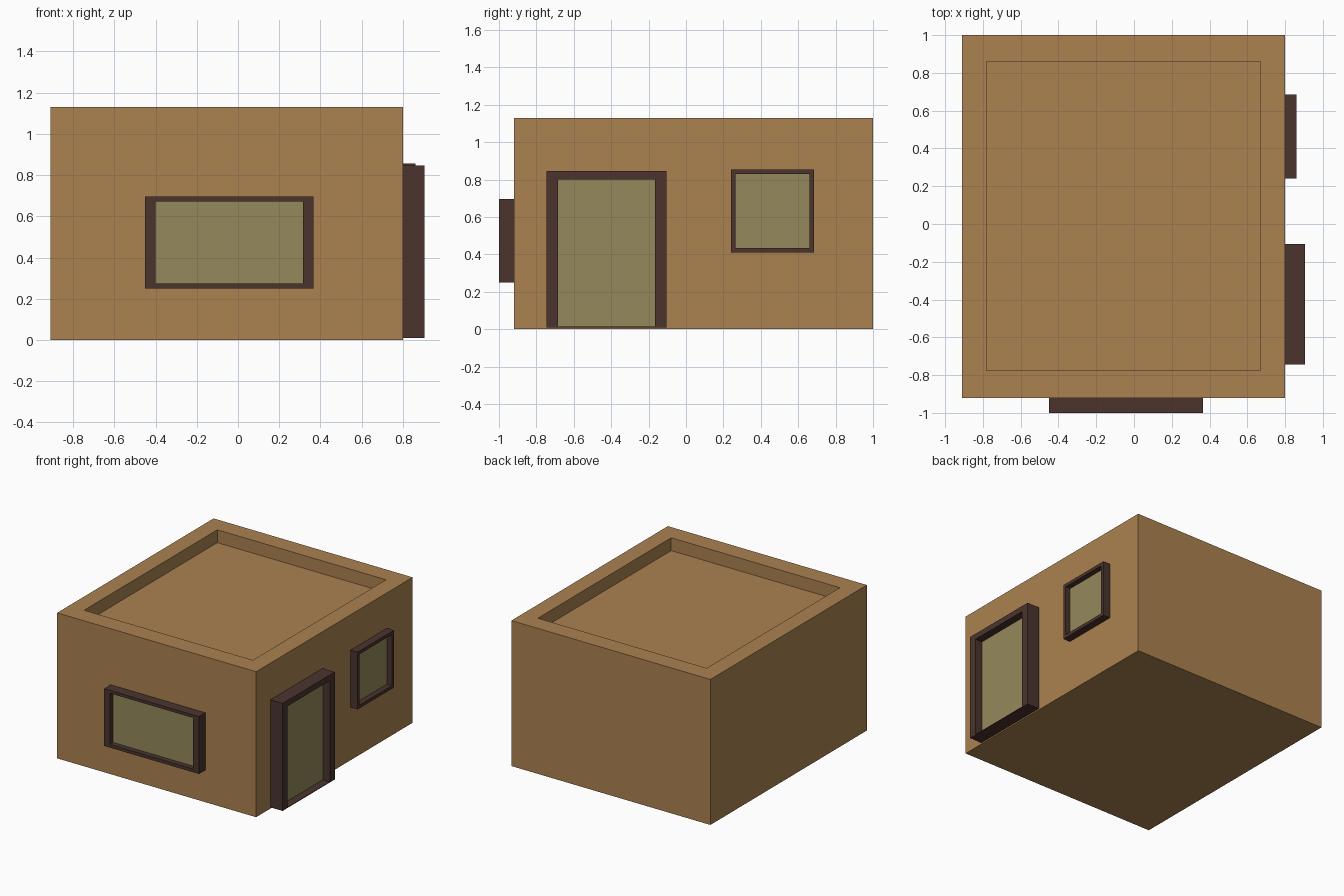
import bpy
import bmesh
from mathutils import Vector

if "Cube" in bpy.data.objects:
    bpy.data.objects.remove(bpy.data.objects["Cube"])


def material(name, rgb):
    m = bpy.data.materials.new(name)
    m.diffuse_color = (*rgb, 1)
    m.use_nodes = True
    m.node_tree.nodes["Principled BSDF"].inputs["Base Color"].default_value = m.diffuse_color
    return m


WALL = material("clay_wall", (0.41, 0.225, 0.082))
WOOD = material("dark_wood", (0.069, 0.034, 0.027))
GLASS = material("pane", (0.30, 0.25, 0.105))


def block(name, lo, hi, mat, direction=None, in_lo=None, in_hi=None, floor=None):
    """Box from lo to hi; optionally the face looking along direction gets a
    rectangular recess (in_lo..in_hi) sunk to the coordinate floor."""
    lo, hi = Vector(lo), Vector(hi)
    bm = bmesh.new()
    bmesh.ops.create_cube(bm, size=1)
    for v in bm.verts:
        v.co = (lo + hi) / 2 + v.co * (hi - lo)
    if direction:
        d = Vector(direction)
        axis = [abs(c) for c in d].index(1)
        bm.normal_update()
        face = max(bm.faces, key=lambda f: f.normal.dot(d))
        mid = (lo + hi) / 2
        bmesh.ops.inset_individual(bm, faces=[face], thickness=0.01)
        others = [a for a in range(3) if a != axis]
        for v in face.verts:
            for i, a in enumerate(others):
                v.co[a] = in_lo[i] if v.co[a] < mid[a] else in_hi[i]
        face = bmesh.ops.extrude_discrete_faces(bm, faces=[face])["faces"][0]
        for v in face.verts:
            v.co[axis] = floor
        bmesh.ops.recalc_face_normals(bm, faces=bm.faces)
    me = bpy.data.meshes.new(name)
    bm.to_mesh(me)
    bm.free()
    me.materials.append(mat)
    ob = bpy.data.objects.new(name, me)
    bpy.context.collection.objects.link(ob)
    return ob


# House body with sunken flat roof inside a parapet
block("house_walls", (-0.91, -0.92, 0), (0.80, 1.0, 1.13), WALL,
      (0, 0, 1), (-0.78, -0.775), (0.67, 0.86), 1.03)

# Wide front window
block("front_window_frame", (-0.45, -1.0, 0.25), (0.365, -0.91, 0.695), WOOD,
      (0, -1, 0), (-0.40, 0.275), (0.315, 0.672), -0.93)
block("front_window_pane", (-0.40, -0.96, 0.275), (0.315, -0.925, 0.672), GLASS)

# Door on the right side, with a thin threshold
block("door_frame", (0.79, -0.745, 0.01), (0.905, -0.105, 0.845), WOOD,
      (1, 0, 0), (-0.685, 0.015), (-0.165, 0.80), 0.81)
block("door_panel", (0.805, -0.685, 0.015), (0.845, -0.165, 0.80), GLASS)

# Small window on the right side
block("side_window_frame", (0.79, 0.24, 0.41), (0.86, 0.685, 0.855), WOOD,
      (1, 0, 0), (0.265, 0.435), (0.66, 0.83), 0.805)
block("side_window_pane", (0.80, 0.265, 0.435), (0.818, 0.66, 0.83), GLASS)
